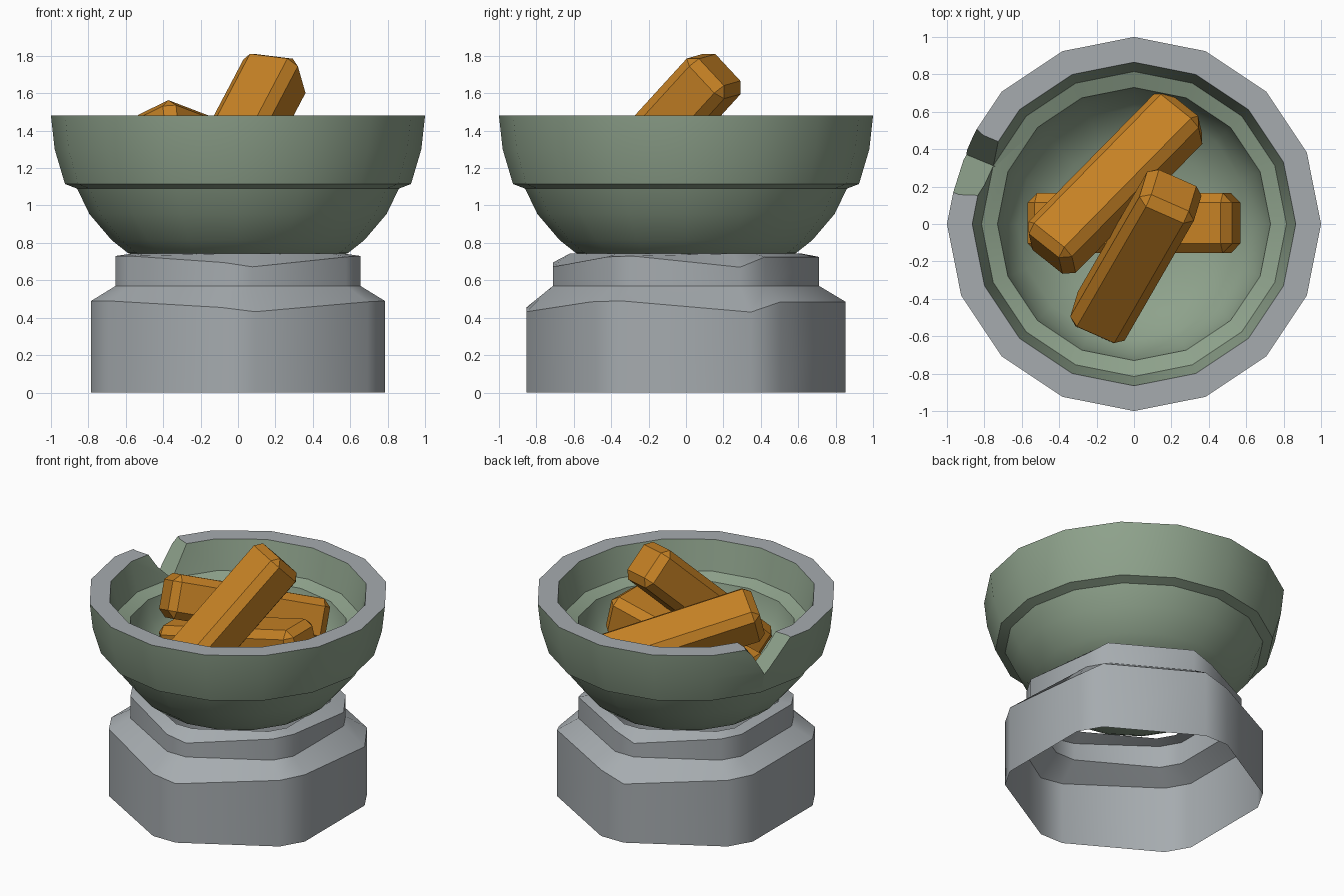
import bpy, bmesh, math
from mathutils import Matrix, Vector

if "Cube" in bpy.data.objects:
    bpy.data.objects.remove(bpy.data.objects["Cube"])


def material(name, rgb):
    m = bpy.data.materials.new(name)
    m.diffuse_color = (*rgb, 1)
    m.use_nodes = True
    m.node_tree.nodes["Principled BSDF"].inputs["Base Color"].default_value = m.diffuse_color
    return m


GREEN = material("bowl_green", (0.27, 0.36, 0.26))
GREY = material("stone_grey", (0.38, 0.41, 0.43))
ORANGE = material("wood_orange", (0.56, 0.22, 0.018))


def make_object(name, bm, *mats):
    me = bpy.data.meshes.new(name)
    bm.to_mesh(me)
    bm.free()
    for m in mats:
        me.materials.append(m)
    ob = bpy.data.objects.new(name, me)
    bpy.context.collection.objects.link(ob)
    return ob


def activate(ob):
    bpy.ops.object.select_all(action='DESELECT')
    ob.select_set(True)
    bpy.context.view_layer.objects.active = ob


def loft(bm, rings):
    """Join successive closed rings of points with quads."""
    rows = [[bm.verts.new(p) for p in ring] for ring in rings]
    n = len(rows[0])
    return [[bm.faces.new((a[i], a[(i + 1) % n], b[(i + 1) % n], b[i])) for i in range(n)]
            for a, b in zip(rows, rows[1:])]


# ---- pedestal: open hexagonal shell with chamfered corners and worn edges
hexa = []
for k in range(6):
    a = math.radians(-90 + 60 * k)
    for s in (-1, 1):
        hexa.append(Matrix.Rotation(a, 2) @ Vector((0.853, s * 0.092)))
wear = [0.455, 0.432, 0.485, 0.49, 0.43, 0.485, 0.485, 0.43, 0.485, 0.49, 0.49, 0.49]


def hex_ring(scale, zs):
    return [(p.x * scale, p.y * scale, z) for p, z in zip(hexa, zs)]


bm = bmesh.new()
loft(bm, [hex_ring(1, [0] * 12),
          hex_ring(1, wear),
          hex_ring(0.834, [0.57] * 12),
          hex_ring(0.834, [z + 0.24 for z in wear]),
          hex_ring(0.73, [0.742] * 12)])
pedestal = make_object("pedestal", bm, GREY)
activate(pedestal)
bpy.ops.object.shade_smooth_by_angle(angle=math.radians(38))

# ---- bowl: 16-sided lathe, from the outer bottom over the rim to the inner bottom
profile = [(0, 0.69), (0.38, 0.70), (0.54, 0.725), (0.59, 0.747), (0.676, 0.815), (0.795, 0.955),
           (0.86, 1.09), (0.925, 1.115), (0.98, 1.30), (1.0, 1.48),
           (0.865, 1.48), (0.815, 1.27), (0.73, 1.235), (0.70, 1.10), (0.62, 0.98),
           (0.45, 0.87), (0.25, 0.82), (0, 0.80)]
bm = bmesh.new()
bands = loft(bm, [[(r * math.cos(i * math.pi / 8), r * math.sin(i * math.pi / 8), z)
                   for i in range(16)] for r, z in profile])
for f in bands[9]:
    f.material_index = 1        # stone rim
bmesh.ops.remove_doubles(bm, verts=bm.verts, dist=1e-5)
bmesh.ops.recalc_face_normals(bm, faces=bm.faces)
bowl = make_object("bowl", bm, GREEN, GREY)

# ---- V-shaped chip in the rim, cut with a radial wedge
bm = bmesh.new()
ends = []
for r in (0.7, 1.15):
    w = r * math.tan(math.radians(10.5)) * 2
    ends.append([bm.verts.new(p) for p in ((r, 0, 1.265), (r, w, 1.695), (r, -w, 1.695))])
a, b = ends
bm.faces.new(a)
bm.faces.new(b)
for i in range(3):
    j = (i + 1) % 3
    bm.faces.new((a[i], a[j], b[j], b[i]))
bmesh.ops.recalc_face_normals(bm, faces=bm.faces)
bm.transform(Matrix.Rotation(math.radians(157.5), 4, 'Z'))
cutter = make_object("chip_cutter", bm, GREEN)
cutter.hide_render = True
mod = bowl.modifiers.new("chip", 'BOOLEAN')
mod.operation = 'DIFFERENCE'
mod.solver = 'EXACT'
mod.object = cutter
activate(bowl)
bpy.ops.object.modifier_apply(modifier="chip")
bpy.data.objects.remove(cutter)
activate(bowl)
bpy.ops.object.shade_smooth_by_angle(angle=math.radians(38))


# ---- chamfered logs: centre, heading, pitch, roll
def log(name, centre, heading, pitch, roll, length=1.12):
    bm = bmesh.new()
    bmesh.ops.create_cube(bm, size=1, matrix=Matrix.Diagonal((length, 0.32, 0.30, 1)))
    bmesh.ops.bevel(bm, geom=bm.edges[:], offset=0.05, segments=1,
                    affect='EDGES', profile=0.5)
    bm.transform(Matrix.Translation(centre)
                 @ Matrix.Rotation(math.radians(heading), 4, 'Z')
                 @ Matrix.Rotation(math.radians(-pitch), 4, 'Y')
                 @ Matrix.Rotation(math.radians(roll), 4, 'X'))
    return make_object(name, bm, ORANGE)


log("log_bottom", (0, 0.005, 1.11), 0, 13, 0)
log("log_middle", (-0.10, 0.22, 1.26), 45.5, -15, -22, 1.10)
log("log_top", (0.01, -0.172, 1.34), 60, 43.5, 9)
